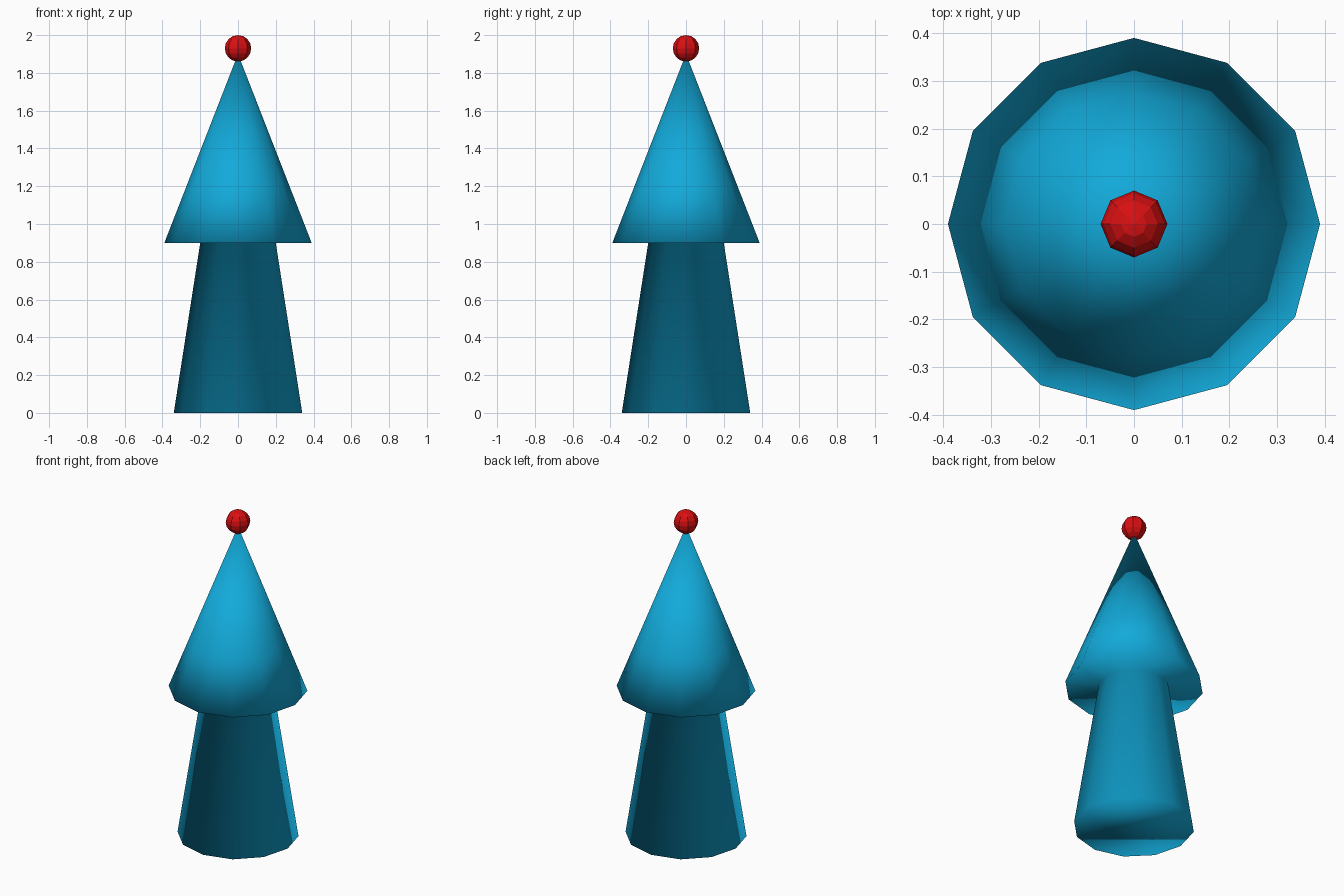
import bpy, bmesh
from math import cos, sin, pi

if "Cube" in bpy.data.objects:
    bpy.data.objects.remove(bpy.data.objects["Cube"])


def finish(bm, name, color, smooth):
    bmesh.ops.recalc_face_normals(bm, faces=bm.faces)
    for f in bm.faces:
        f.smooth = smooth
    mesh = bpy.data.meshes.new(name)
    bm.to_mesh(mesh)
    bm.free()
    mat = bpy.data.materials.new(name + "_color")
    mat.diffuse_color = color
    mat.use_nodes = True
    mat.node_tree.nodes["Principled BSDF"].inputs["Base Color"].default_value = mat.diffuse_color
    mesh.materials.append(mat)
    ob = bpy.data.objects.new(name, mesh)
    bpy.context.collection.objects.link(ob)
    return ob


# Flared body and overhanging pointed hood, one 12-sided turned shape
SIDES = 12
profile = [(0.34, 0.0), (0.20, 0.90), (0.39, 0.90), (0.273, 1.20)]
bm = bmesh.new()
rings = [[bm.verts.new((r * cos(2 * pi * i / SIDES), r * sin(2 * pi * i / SIDES), z))
          for i in range(SIDES)] for r, z in profile]
tip = bm.verts.new((0, 0, 1.90))
bm.faces.new(rings[0][::-1])
for i in range(SIDES):
    j = (i + 1) % SIDES
    for low, high in zip(rings, rings[1:]):
        bm.faces.new((low[i], low[j], high[j], high[i]))
    bm.faces.new((rings[-1][i], rings[-1][j], tip))
finish(bm, "hooded_body", (0.006, 0.40, 0.70, 1), True)

# Small faceted ball on the tip
bm = bmesh.new()
bmesh.ops.create_uvsphere(bm, u_segments=8, v_segments=8, radius=0.07)
bmesh.ops.translate(bm, verts=bm.verts, vec=(0, 0, 1.93))
finish(bm, "tip_ball", (0.70, 0.005, 0.006, 1), False)
